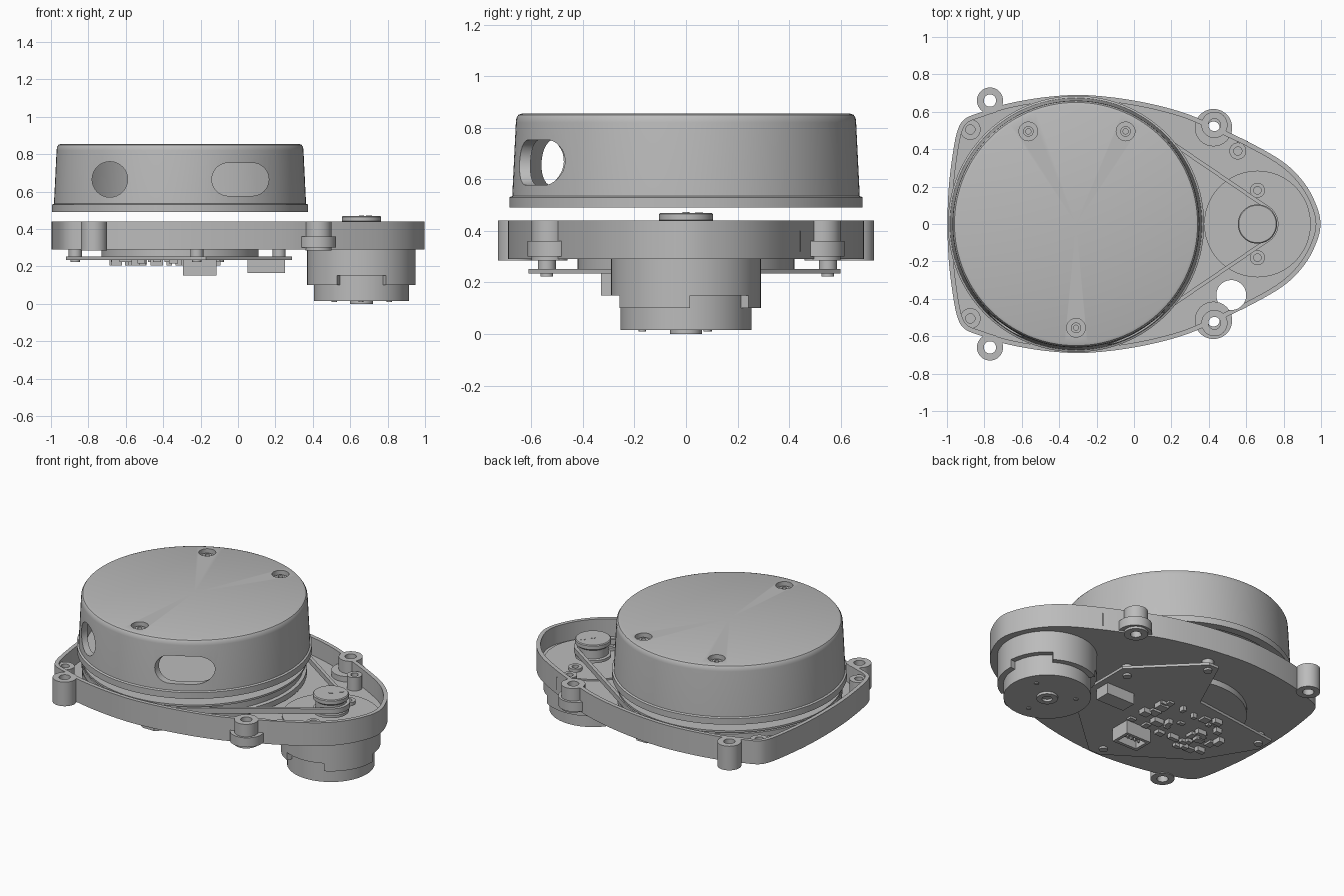
import bpy, bmesh, math, random
from mathutils import Matrix, Vector

if "Cube" in bpy.data.objects:
    bpy.data.objects.remove(bpy.data.objects["Cube"], do_unlink=True)

grey = bpy.data.materials.new("plain_grey")
grey.use_nodes = True
grey.diffuse_color = (0.5, 0.5, 0.5, 1)
grey.node_tree.nodes["Principled BSDF"].inputs["Base Color"].default_value = (0.5, 0.5, 0.5, 1)


def finish(name, bm):
    bmesh.ops.recalc_face_normals(bm, faces=bm.faces)
    me = bpy.data.meshes.new(name)
    bm.to_mesh(me)
    bm.free()
    me.materials.append(grey)
    ob = bpy.data.objects.new(name, me)
    bpy.context.collection.objects.link(ob)
    return ob


def lathe(name, profile, x=0, y=0, steps=96, closed=False):
    """Spin (radius, z) points around a vertical axis."""
    bm = bmesh.new()
    vs = [bm.verts.new((r, 0, z)) for r, z in profile]
    edges = [bm.edges.new(p) for p in zip(vs, vs[1:])]
    if closed:
        edges.append(bm.edges.new((vs[-1], vs[0])))
    bmesh.ops.spin(bm, geom=vs + edges, cent=(0, 0, 0), axis=(0, 0, 1),
                   angle=math.tau, steps=steps)
    bmesh.ops.remove_doubles(bm, verts=bm.verts, dist=1e-5)
    bmesh.ops.translate(bm, verts=bm.verts, vec=(x, y, 0))
    return finish(name, bm)


def disc(name, x, y, r, z0, z1, steps=48):
    return lathe(name, [(0, z0), (r, z0), (r, z1), (0, z1)], x, y, steps)


def ring(name, x, y, r, hole, z0, z1, steps=40):
    return lathe(name, [(hole, z0), (r, z0), (r, z1), (hole, z1)], x, y, steps, True)


def prism(name, pts, z0, z1):
    bm = bmesh.new()
    f = bm.faces.new([bm.verts.new((p[0], p[1], z0)) for p in pts])
    ext = bmesh.ops.extrude_face_region(bm, geom=[f])["geom"]
    bmesh.ops.translate(bm, vec=(0, 0, z1 - z0),
                        verts=[v for v in ext if isinstance(v, bmesh.types.BMVert)])
    return finish(name, bm)


def box(name, x0, x1, y0, y1, z0, z1):
    return prism(name, [(x0, y0), (x1, y0), (x1, y1), (x0, y1)], z0, z1)


def boolean(ob, tools, op="DIFFERENCE"):
    for t in tools:
        t.hide_render = True
        m = ob.modifiers.new("cut", "BOOLEAN")
        m.operation, m.solver, m.object = op, "EXACT", t
    bpy.context.view_layer.update()
    me = bpy.data.meshes.new_from_object(ob.evaluated_get(bpy.context.evaluated_depsgraph_get()))
    ob.modifiers.clear()
    ob.data = me
    for t in tools:
        bpy.data.objects.remove(t, do_unlink=True)
    return ob


def smooth_loop(pts, sub=5):
    """Closed smooth curve through the points."""
    out, n = [], len(pts)
    for i in range(n):
        a, b, c, d = (Vector(pts[(i + k) % n]) for k in (-1, 0, 1, 2))
        for s in range(sub):
            t = s / sub
            out.append(0.5 * (2 * b + (c - a) * t + (2 * a - 5 * b + 4 * c - d) * t * t
                              + (3 * b - a - 3 * c + d) * t ** 3))
    return out


def inset(pts, d):
    out, n = [], len(pts)
    for i in range(n):
        t = (pts[(i + 1) % n] - pts[i - 1]).normalized()
        out.append(pts[i] + Vector((t.y, -t.x)) * d)
    return out


TX, MX = -0.31, 0.66          # turret axis, motor axis
MOUNTS = [(-0.77, 0.66), (0.43, 0.53), (-0.77, -0.66), (0.43, -0.53)]

# Tray: outline runs clockwise from the left end along the back, then mirrored
half = [(-0.99, 0.2), (-0.965, 0.4), (-0.94, 0.51), (-0.9, 0.565), (-0.81, 0.6), (-0.69, 0.64),
        (-0.5, 0.675), (-0.3, 0.69), (-0.1, 0.675), (0.1, 0.64), (0.28, 0.59), (0.43, 0.525),
        (0.62, 0.435), (0.8, 0.33), (0.91, 0.22), (0.975, 0.1)]
outline = smooth_loop([(-0.997, 0)] + half + [(0.997, 0)] + [(x, -y) for x, y in half[::-1]])
tray = prism("base_tray", outline, 0.29, 0.44)
boolean(tray, [prism("pocket", inset(outline, 0.025), 0.325, 0.6)])
boolean(tray, [disc("hole", x, y, 0.033, 0.2, 0.6) for x, y in MOUNTS]
        + [disc("hole", 0.52, -0.38, 0.08, 0.2, 0.6)])

# Outer mounting ears, with low pads beside the motor
for i, (x, y) in enumerate(MOUNTS):
    ring(f"mount_ear_{i}", x, y, 0.07, 0.033, 0.285, 0.44)
for s in (1, -1):
    ring("corner_post", -0.875, s * 0.505, 0.055, 0.025, 0.3, 0.425)
    ring("mount_pad", 0.425, s * 0.515, 0.1, 0.033, 0.3, 0.36)
    ring("motor_screw", MX, s * 0.18, 0.04, 0.02, 0.3, 0.355)
ring("rear_post", 0.555, 0.39, 0.045, 0.022, 0.3, 0.41)
box("rear_clip", 0.55, 0.61, 0.425, 0.445, 0.32, 0.4)
disc("motor_shelf", MX, 0, 0.285, 0.3, 0.335)

# Turntable with belt groove
lathe("turntable", [(0, 0.34), (0.655, 0.34), (0.655, 0.375), (0.635, 0.38), (0.635, 0.42),
                    (0.655, 0.425), (0.655, 0.437), (0, 0.437)], TX)

# Drive pulley
lathe("drive_pulley", [(0, 0.33), (0.06, 0.33), (0.06, 0.355), (0.105, 0.355), (0.105, 0.372),
                       (0.09, 0.376), (0.09, 0.43), (0.105, 0.442), (0.105, 0.465),
                       (0.1, 0.47), (0, 0.47)], MX, 0, 48)
disc("shaft_tip", MX, 0, 0.014, 0.46, 0.473, 16)
disc("pulley_dot", MX + 0.04, 0.05, 0.016, 0.46, 0.472, 16)

# Belt around both wheels
wrap = math.acos((0.64 - 0.094) / (MX - TX))


def belt_path(off):
    pts = []
    for cx, r, a0, a1, n in ((TX, 0.637, wrap, math.tau - wrap, 80), (MX, 0.092, -wrap, wrap, 20)):
        for k in range(n + 1):
            a = a0 + (a1 - a0) * k / n
            pts.append((cx + (r + off) * math.cos(a), (r + off) * math.sin(a)))
    return pts


belt = prism("drive_belt", belt_path(0.02), 0.385, 0.418)
boolean(belt, [prism("belt_inside", belt_path(0), 0.3, 0.5)])

# Turret cap: hollow shell, windows cut through the front only
cap = lathe("turret_cap", [(0, 0.855), (0.635, 0.855), (0.65, 0.85), (0.658, 0.838), (0.66, 0.82),
                           (0.674, 0.535), (0.685, 0.53), (0.685, 0.49), (0.635, 0.49),
                           (0.62, 0.81), (0, 0.81)], TX, 0, 128)


def window(x0, x1, z, r):
    pts = [(x1 - r + r * math.cos(a), z + r * math.sin(a))
           for a in (math.pi * (k / 16 - 0.5) for k in range(17))]
    pts += [(x0 + r - r * math.cos(a), z - r * math.sin(a))
            for a in (math.pi * (k / 16 - 0.5) for k in range(17))]
    if x1 - x0 < 2 * r + 0.001:
        pts = pts[:16] + pts[17:33]
    ob = prism("window_cutter", pts, 0.25, 0.9)
    ob.data.transform(Matrix.Rotation(math.pi / 2, 4, "X"))
    return ob


SCREWS = [(-0.565, 0.495), (-0.045, 0.495), (-0.31, -0.555)]
boolean(cap, [window(-0.14, 0.165, 0.665, 0.088), window(-0.78, -0.59, 0.665, 0.095)]
        + [disc("recess", x, y, 0.05, 0.825, 0.9) for x, y in SCREWS])
for x, y in SCREWS:
    ring("cap_screw", x, y, 0.028, 0.014, 0.82, 0.838, 24)
disc("turret_floor", TX, 0, 0.637, 0.495, 0.51, 96)

# Motor can with a skirt that has three notches
disc("motor_can", MX, 0, 0.255, 0.015, 0.2, 64)
skirt = disc("motor_skirt", MX, 0, 0.29, 0.1, 0.295, 72)
wedges = []
for c in (-90, 30, 150):
    arc = [math.radians(c + d) for d in (-27, -9, 9, 27)]
    wedges.append(prism("notch", [(MX, 0)] + [(MX + 0.45 * math.cos(a), 0.45 * math.sin(a))
                                              for a in arc], 0.05, 0.15))
boolean(skirt, wedges)
ring("motor_bearing", MX, 0, 0.062, 0.03, 0, 0.02)
for a in (0.5, 2.6, 4.7):
    disc("motor_rivet", MX + 0.17 * math.cos(a), 0.17 * math.sin(a), 0.014, 0.01, 0.02, 12)

# Underside: bearing housing, circuit board and its posts
disc("bearing_housing", TX, 0, 0.42, 0.252, 0.3, 80)
prism("circuit_board", [(0.29, 0.24), (-0.07, 0.6), (-0.14, 0.6), (-0.31, 0.23), (-0.92, 0.15),
                        (-0.92, 0.03), (-0.72, -0.3), (-0.25, -0.61), (-0.17, -0.61),
                        (0.29, -0.2)], 0.235, 0.252)
for x, y in ((-0.1, 0.55), (-0.87, 0.09), (-0.22, -0.54), (0.22, 0.2)):
    disc("board_post", x, y, 0.035, 0.24, 0.3, 24)
    disc("board_screw", x, y, 0.025, 0.222, 0.24, 16)

# Board components
box("power_connector", 0.05, 0.25, -0.04, 0.06, 0.165, 0.24)
plug = box("signal_connector", -0.295, -0.115, -0.33, -0.2, 0.15, 0.24)
boolean(plug, [box("socket", -0.275, -0.135, -0.31, -0.22, 0.1, 0.2)])
for k in range(5):
    x = -0.26 + 0.026 * k
    box("connector_pin", x, x + 0.01, -0.27, -0.26, 0.165, 0.21)
random.seed(4)
for k in range(34):
    x, y = random.uniform(-0.68, -0.12), random.uniform(-0.24, 0.14)
    w, d = random.uniform(0.012, 0.035), random.uniform(0.012, 0.03)
    box("board_chip", x - w, x + w, y - d, y + d, random.choice((0.205, 0.215, 0.222)), 0.24)

# Smooth round sides, keep edges sharp
for ob in bpy.context.scene.objects:
    ob.select_set(ob.type == "MESH")
    if ob.type == "MESH":
        bpy.context.view_layer.objects.active = ob
bpy.ops.object.shade_smooth_by_angle(angle=math.radians(30))
